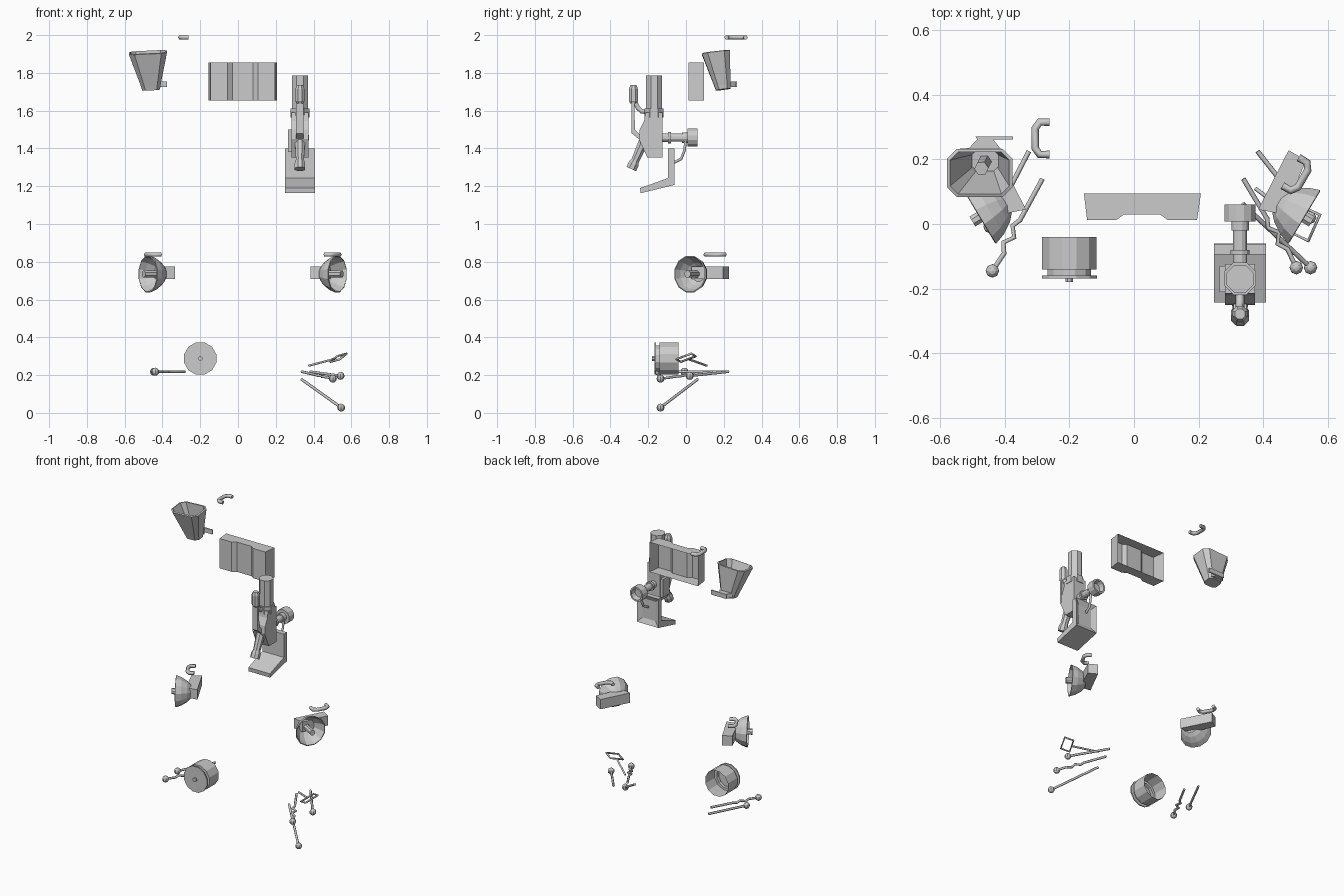
import bpy, bmesh
from math import cos, sin, pi
from mathutils import Vector

if "Cube" in bpy.data.objects:
    bpy.data.objects.remove(bpy.data.objects["Cube"])

V = Vector


def loft(name, loops, cap0=True, cap1=True, thick=0):
    """Skin a list of equal-length point loops; optionally cap and thicken."""
    bm = bmesh.new()
    rings = [[bm.verts.new(p) for p in l] for l in loops]
    n = len(rings[0])
    for a, b in zip(rings, rings[1:]):
        for i in range(n):
            j = (i + 1) % n
            bm.faces.new((a[i], a[j], b[j], b[i]))
    if cap0:
        bm.faces.new(rings[0][::-1])
    if cap1:
        bm.faces.new(rings[-1])
    bmesh.ops.recalc_face_normals(bm, faces=bm.faces)
    me = bpy.data.meshes.new(name)
    bm.to_mesh(me)
    bm.free()
    ob = bpy.data.objects.new(name, me)
    bpy.context.collection.objects.link(ob)
    if thick:
        m = ob.modifiers.new("wall", 'SOLIDIFY')
        m.thickness = thick
    return ob


def lathe(name, p, d, rings, n=8, **kw):
    """Rings of (offset along d, radius) around the axis through p."""
    p, d = V(p), V(d).normalized()
    u = d.cross(V((0, 0, 1)))
    u = V((1, 0, 0)) if u.length < 0.01 else u.normalized()
    w = d.cross(u)
    ang = [2 * pi * (i + 0.5) / n for i in range(n)]
    return loft(name, [[p + d * o + (u * cos(a) + w * sin(a)) * r for a in ang]
                       for o, r in rings], **kw)


def rod(name, a, b, r, r2=None, n=8):
    d = V(b) - V(a)
    return lathe(name, a, d, [(0, r), (d.length, r2 or r)], n)


def prism_z(name, prof, z0, z1, **kw):
    return loft(name, [[(x, y, z) for x, y in prof] for z in (z0, z1)], **kw)


def prism_x(name, prof, x0, x1):
    return loft(name, [[(x, y, z) for y, z in prof] for x in (x0, x1)])


def tube(name, pts, r, closed=False):
    cu = bpy.data.curves.new(name, 'CURVE')
    cu.dimensions = '3D'
    cu.bevel_depth, cu.bevel_resolution, cu.use_fill_caps = r, 1, True
    s = cu.splines.new('POLY')
    s.points.add(len(pts) - 1)
    for q, p in zip(s.points, pts):
        q.co = (*p, 1)
    s.use_cyclic_u = closed
    tmp = bpy.data.objects.new(name + "_curve", cu)
    bpy.context.collection.objects.link(tmp)
    bpy.context.view_layer.update()
    me = bpy.data.meshes.new_from_object(tmp.evaluated_get(bpy.context.evaluated_depsgraph_get()))
    bpy.data.objects.remove(tmp)
    ob = bpy.data.objects.new(name, me)
    bpy.context.collection.objects.link(ob)
    return ob


def ball(name, c, r=0.021):
    bm = bmesh.new()
    bmesh.ops.create_uvsphere(bm, u_segments=8, v_segments=6, radius=r)
    bmesh.ops.translate(bm, verts=bm.verts, vec=c)
    me = bpy.data.meshes.new(name)
    bm.to_mesh(me)
    bm.free()
    bpy.context.collection.objects.link(bpy.data.objects.new(name, me))


def handle(name, c, side, ang):
    """C-shaped grab handle; open ends point to +x for side=1."""
    shape = [(0.03, 0.05), (0, 0.05), (-0.014, 0.03), (-0.014, -0.03), (0, -0.05), (0.03, -0.05)]
    pts = [(c[0] + side * (x * cos(ang) - y * sin(ang)),
            c[1] + x * sin(ang) + y * cos(ang), c[2]) for x, y in shape]
    tube(name, pts, 0.012)


# open-backed casing with a notched front
prof = [(-0.155, 0.095), (-0.145, 0.012), (-0.055, 0.012), (-0.03, 0.03),
        (0.08, 0.03), (0.105, 0.012), (0.195, 0.012), (0.207, 0.095)]
case = prism_z("casing", prof, 1.655, 1.855)
bm = bmesh.new()
bm.from_mesh(case.data)
back = [f for f in bm.faces if all(v.co.y > 0.09 for v in f.verts)]
bmesh.ops.delete(bm, geom=back, context='FACES_ONLY')
bm.to_mesh(case.data)
bm.free()


# rectangular horn with chamfered corners, its peg and clip
def oct_rect(cx, cy, cz, hx, hy, c):
    q = [(hx, hy - c), (hx - c, hy), (c - hx, hy), (-hx, hy - c),
         (-hx, c - hy), (c - hx, -hy), (hx - c, -hy), (hx, c - hy)]
    return [(cx + x, cy + y, cz + 0.05 * x + 0.12 * y) for x, y in q]


loft("square_horn", [oct_rect(-0.477, 0.158, 1.908, 0.101, 0.074, 0.03),
                     oct_rect(-0.462, 0.193, 1.735, 0.052, 0.043, 0.018),
                     oct_rect(-0.460, 0.197, 1.712, 0.047, 0.039, 0.018)], cap0=False, thick=0.011)
rod("square_horn_peg", (-0.462, 0.192, 1.715), (-0.472, 0.172, 1.84), 0.022, n=6)
prism_z("square_horn_clip", [(-0.51, 0.235), (-0.485, 0.262), (-0.49, 0.27), (-0.375, 0.27),
                             (-0.375, 0.262), (-0.435, 0.262), (-0.415, 0.235)], 1.725, 1.755)
handle("top_handle", (-0.292, 0.265, 1.988), 1, 0)

# mirrored round horns with pegs, wedge mounts and handles
for side, tag in ((-1, "left"), (1, "right")):
    mx = lambda x: 0.025 + side * (x - 0.025)
    c, n = (mx(0.526), 0.022, 0.735), (0.86 * side, -0.515, 0)
    lathe("round_horn_" + tag, c, n, [(0, 0.1), (-0.035, 0.087), (-0.07, 0.064), (-0.09, 0.042)],
          12, cap0=False, thick=0.006)
    lathe("round_horn_peg_" + tag, c, n, [(-0.088, 0.019), (0.028, 0.019)], 8)
    mount = [(0.384, 0.045), (0.478, 0.228), (0.533, 0.197), (0.46, 0.03)]
    prism_z("horn_mount_" + tag, [(mx(x), y) for x, y in mount], 0.708, 0.774)
    handle("horn_handle_" + tag, (mx(0.51), 0.147, 0.838), -side, pi / 6)

# open-backed drum with flange and knob
lathe("drum", (-0.2, 0, 0.288), (0, -1, 0),
      [(0.04, 0.087), (0.14, 0.087), (0.14, 0.07), (0.16, 0.07), (0.16, 0.088),
       (0.168, 0.088)], 12, cap0=False)
lathe("drum_knob", (-0.2, 0, 0.288), (0, -1, 0), [(0.166, 0.013), (0.18, 0.013)], 8)


# levers: straight or wavy sticks with ball ends
def lever(name, a, b, wavy=False):
    a, b = V(a), V(b)
    s = (b - a).cross(V((0, 0, 1))).normalized()
    pts = [a, b]
    if wavy:
        pts = [a] + [a.lerp(b, t) + s * o for t, o in
                     ((0.45, 0), (0.53, 0.012), (0.62, -0.01), (0.71, 0.012), (0.8, -0.006))] + [b]
    tube(name + "_stick", pts, 0.0075)
    ball(name + "_ball", b)


lever("left_straight_lever", (-0.325, 0.225, 0.218), (-0.445, -0.008, 0.218))
lever("left_wavy_lever", (-0.283, 0.14, 0.218), (-0.438, -0.145, 0.218), True)
lever("right_low_lever", (0.336, 0.062, 0.178), (0.546, -0.135, 0.028))
lever("right_wavy_lever", (0.338, 0.14, 0.218), (0.502, -0.135, 0.181), True)
lever("right_straight_lever", (0.382, 0.225, 0.218), (0.543, 0.02, 0.196))

# lever ending in a rectangular loop
c, a, b = V((0.532, 0, 0.292)), V((0.025, -0.012, 0.007)), V((0.018, 0.04, 0.015))
tube("loop_lever_stick", [(0.375, 0.11, 0.25), c - a], 0.006)
tube("loop_lever_frame", [c - a - b, c + a - b, c + a + b, c - a + b], 0.006, True)

# valve assembly: body, stack and side plate
X = 0.328
prism_x("valve_body", [(-0.215, 1.59), (-0.124, 1.59), (-0.124, 1.352), (-0.205, 1.352),
                       (-0.25, 1.45), (-0.245, 1.5), (-0.222, 1.545)], X - 0.046, X + 0.046)
lathe("valve_stack", (X, -0.169, 0), (0, 0, 1),
      [(1.565, 0.054), (1.612, 0.054), (1.612, 0.046), (1.785, 0.046)], 8)
prism_x("valve_side_plate", [(-0.21, 1.5), (-0.13, 1.5), (-0.13, 1.38), (-0.2, 1.38)],
        X - 0.064, X - 0.044)

# slanted grip below and small upright cylinder on a rod
lathe("valve_grip", (X, -0.215, 1.455), (0, -0.075, -0.165),
      [(0, 0.03), (0.13, 0.023), (0.15, 0.03), (0.18, 0.03)], 8)
lathe("small_cylinder", (X, -0.278, 0), (0, 0, 1),
      [(1.637, 0.018), (1.65, 0.026), (1.715, 0.026), (1.735, 0.017)], 8)
prism_x("small_cylinder_arm", [(-0.288, 1.65), (-0.274, 1.65), (-0.27, 1.5), (-0.235, 1.465),
                               (-0.25, 1.45), (-0.288, 1.48)], X - 0.02, X + 0.02)
tube("small_cylinder_pipe", [(X, -0.272, 1.65), (X, -0.255, 1.615), (X, -0.235, 1.597),
                             (X, -0.2, 1.592)], 0.014)

# horizontal outlet with cup
lathe("outlet", (X, 0, 1.457), (0, 1, 0),
      [(-0.13, 0.023), (-0.095, 0.023), (-0.095, 0.031), (-0.08, 0.031), (-0.08, 0.022),
       (-0.02, 0.022), (-0.02, 0.028), (0.008, 0.028), (0.008, 0.049), (0.06, 0.049),
       (0.06, 0.038), (0.03, 0.03)], 12)
tube("outlet_drain", [(X + 0.012, -0.002, 1.44), (X + 0.012, -0.008, 1.39),
                      (X + 0.005, -0.025, 1.345), (X, -0.065, 1.325)], 0.008)

# angled foot bracket with recessed back panel
foot = prism_x("foot_bracket", [(-0.095, 1.40), (-0.062, 1.40), (-0.06, 1.207), (-0.24, 1.163),
                                (-0.243, 1.19), (-0.095, 1.243)], X - 0.08, X + 0.08)
bm = bmesh.new()
bm.from_mesh(foot.data)
bm.normal_update()
panel = max(bm.faces, key=lambda f: f.normal.y)
bmesh.ops.inset_individual(bm, faces=[panel], thickness=0.045, depth=0)
bmesh.ops.translate(bm, verts=panel.verts, vec=(0, -0.015, 0))
bm.to_mesh(foot.data)
bm.free()
